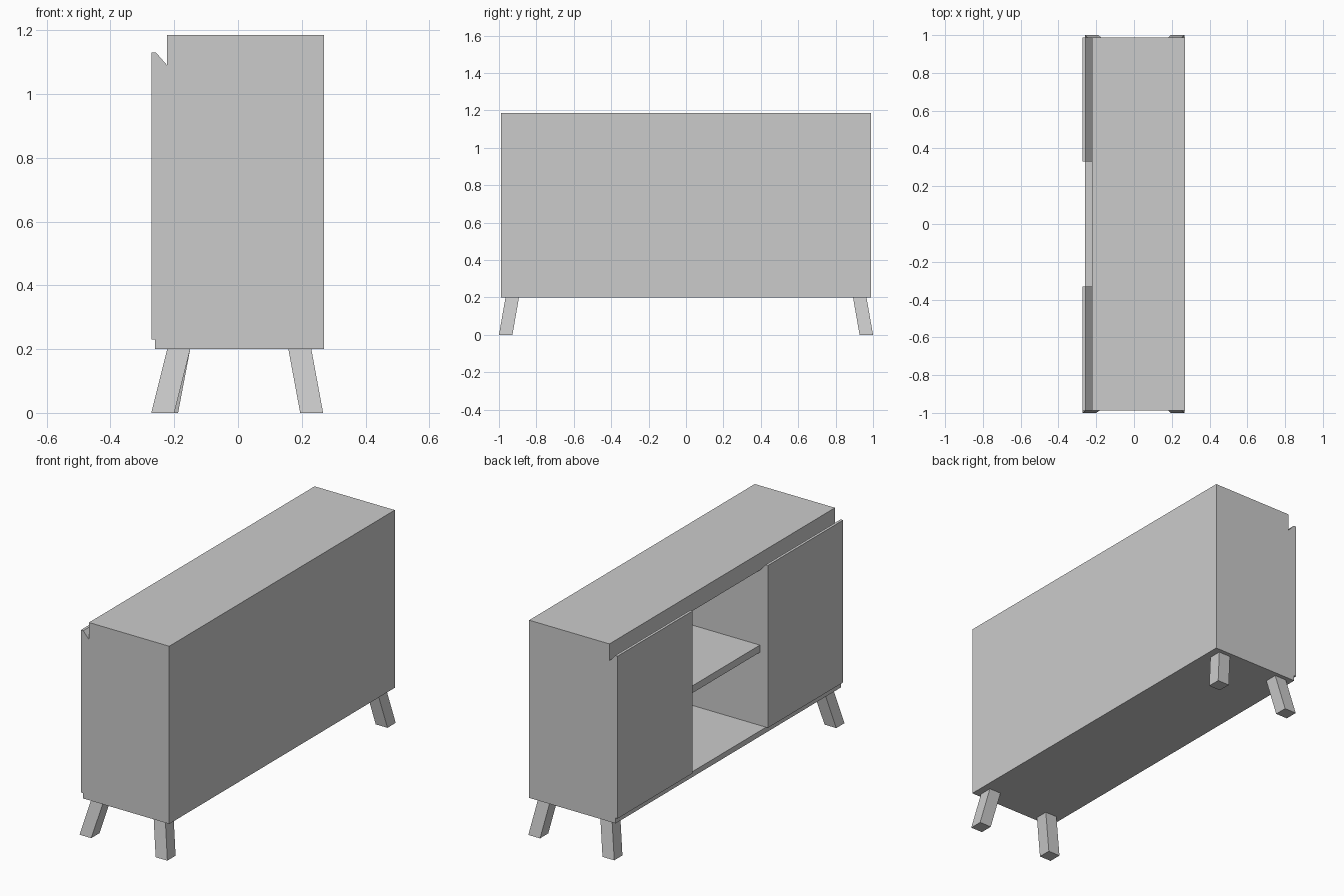
import bpy

if "Cube" in bpy.data.objects:
    bpy.data.objects.remove(bpy.data.objects["Cube"])


def make_mesh(name, verts, faces):
    mesh = bpy.data.meshes.new(name)
    mesh.from_pydata(verts, [], faces)
    mesh.update()
    ob = bpy.data.objects.new(name, mesh)
    bpy.context.collection.objects.link(ob)
    return ob


def prism(name, profile, y0, y1):
    """Extrude a clockwise (x, z) profile along y."""
    n = len(profile)
    verts = [(x, y, z) for y in (y0, y1) for x, z in profile]
    faces = [tuple(reversed(range(n))), tuple(range(n, 2 * n))]
    faces += [(i, (i + 1) % n, n + (i + 1) % n, n + i) for i in range(n)]
    return make_mesh(name, verts, faces)


def panel(name, x0, x1, y0, y1, z0, z1):
    return prism(name, [(x0, z0), (x0, z1), (x1, z1), (x1, z0)], y0, y1)


def leg(name, bottom_x, top_x, bottom_y, top_y, width=0.072, height=0.2):
    """Square leg leaning from its bottom corner to its top corner."""
    verts = []
    for x, y, z in ((bottom_x, bottom_y, 0), (top_x, top_y, height)):
        verts += [(x, y, z), (x + width, y, z),
                  (x + width, y + width, z), (x, y + width, z)]
    faces = [(3, 2, 1, 0), (4, 5, 6, 7)]
    faces += [(i, (i + 1) % 4, 4 + (i + 1) % 4, 4 + i) for i in range(4)]
    return make_mesh(name, verts, faces)


FACE, BACK, END = -0.222, 0.27, 0.988   # carcass front, back and half length
LOW, FLOOR, CEIL, TOP = 0.2, 0.23, 1.09, 1.185
T, BAY = 0.03, 0.33                     # panel thickness, half of open bay

# carcass
panel("bottom_panel", -0.26, BACK, -END, END, LOW, FLOOR)
panel("top_panel", FACE, BACK, -END, END, CEIL, TOP)
panel("back_panel", BACK - T, BACK, -END, END, FLOOR, CEIL)
panel("middle_shelf", FACE, BACK - T, -BAY, BAY, 0.635, 0.675)

# doors with a bevelled finger pull along the top edge
door_profile = [(-0.272, FLOOR), (-0.272, 1.13), (-0.257, 1.13),
                (FACE, CEIL), (FACE, FLOOR)]

for side, s in (("left", -1), ("right", 1)):
    def span(a, b):
        return sorted((s * a, s * b))

    panel(side + "_side_panel", FACE, BACK - T, *span(END - T, END), FLOOR, CEIL)
    panel(side + "_divider", FACE, BACK - T, *span(BAY, BAY + T), FLOOR, CEIL)
    prism(side + "_door", door_profile, *span(BAY, END))

    # splayed legs
    foot_y = min(span(0.928, 1.0))
    top_y = min(span(0.893, 0.965))
    leg(side + "_door_side_leg", -0.272 if s < 0 else -0.26, -0.222, foot_y, top_y)
    leg(side + "_back_leg", 0.195, 0.158, foot_y, top_y)
